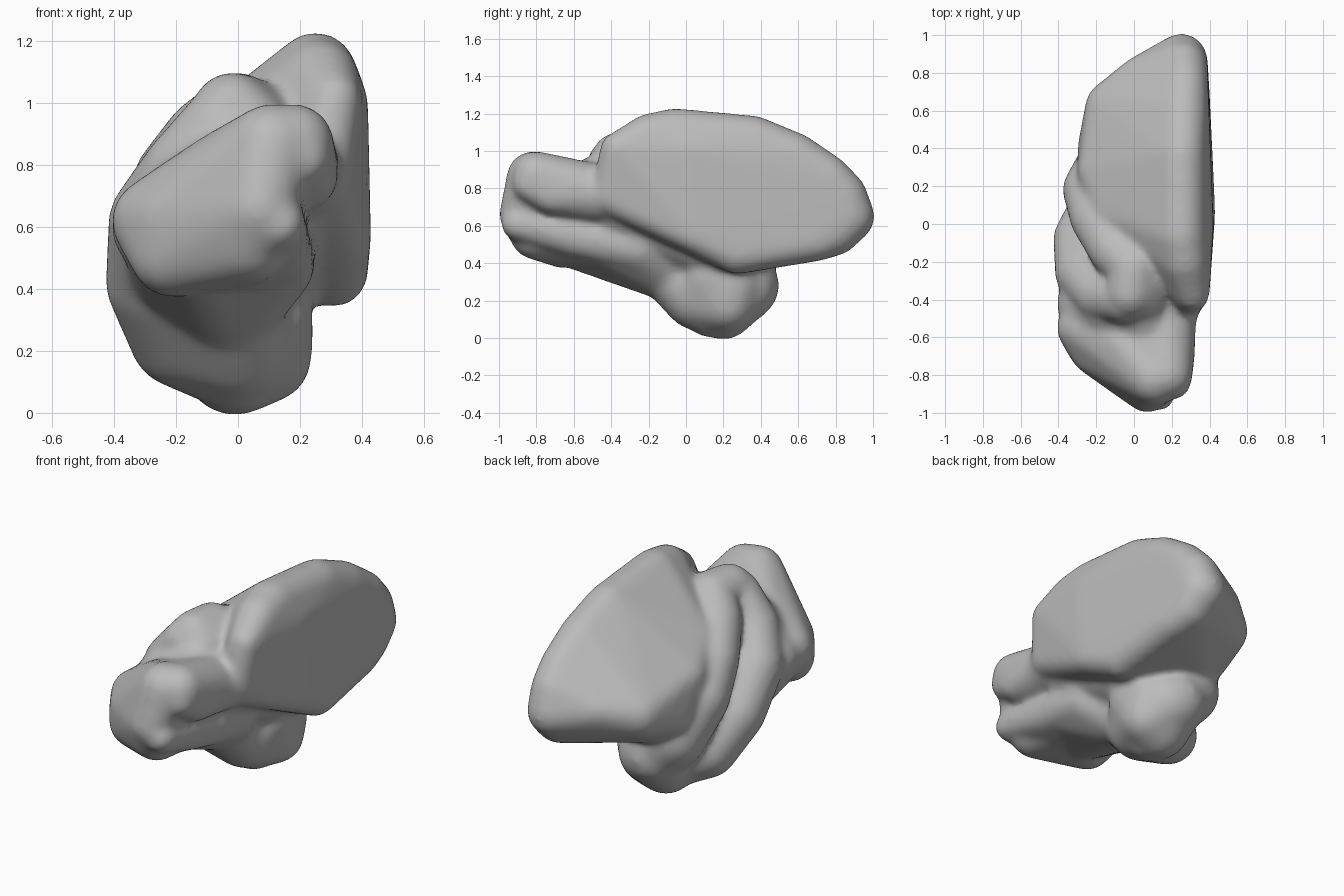
import bpy
import bmesh
from mathutils import Vector

default_cube = bpy.data.objects.get("Cube")
if default_cube:
    bpy.data.objects.remove(default_cube, do_unlink=True)

# Unit directions used to sample every ball
ball = bmesh.new()
bmesh.ops.create_icosphere(ball, subdivisions=3, radius=1)
directions = [v.co.copy() for v in ball.verts]
ball.free()

sculpture = bmesh.new()
smoothing_allowance = .01


def add_hull(balls):
    """Wrap a tight skin around balls given as (x, y, z, radius)."""
    part = bmesh.new()
    for x, y, z, radius in balls:
        for direction in directions:
            offset = direction * (radius + smoothing_allowance)
            part.verts.new(Vector((x, y, z)) + offset)
    hull = bmesh.ops.convex_hull(part, input=part.verts[:])
    spare = {g for g in hull["geom_interior"] + hull["geom_unused"]
             if isinstance(g, bmesh.types.BMVert)}
    bmesh.ops.delete(part, geom=list(spare), context="VERTS")
    bmesh.ops.recalc_face_normals(part, faces=part.faces[:])
    mesh = bpy.data.meshes.new("part")
    part.to_mesh(mesh)
    part.free()
    sculpture.from_mesh(mesh)
    bpy.data.meshes.remove(mesh)


def add_ridge(balls):
    """Sweep a rounded fold through a chain of balls."""
    for start, end in zip(balls, balls[1:]):
        add_hull([start, end])


# Large wedge with a flat left side and a slanted right side
add_hull([
    (.31, -.37, 1.01, .08), (.27, -.2, 1.08, .11), (.25, -.06, 1.1, .12),
    (.3, 0, 1, .11), (.25, .36, 1.06, .12), (.26, .58, .97, .12),
    (.27, .76, .86, .11), (.26, .84, .76, .12), (.25, .87, .65, .13),
    (.26, .8, .57, .12), (.29, .7, .52, .1), (.31, .27, .45, .1),
    (.33, .05, .55, .09), (.26, -.4, .76, .1), (-.19, .41, .57, .1),
    (-.12, .62, .64, .13), (-.11, .43, .51, .1), (-.19, .27, .74, .1),
    (-.1, .06, .85, .1), (.03, .78, .68, .1),
])

# Rounded lobe underneath
add_hull([
    (.09, .22, .18, .14), (-.02, .32, .28, .17), (-.01, .2, .16, .16),
    (0, .06, .22, .17), (.1, .12, .33, .13), (.08, .25, .28, .15),
])

# Inner mass behind the folds
add_hull([
    (.1, -.35, .7, .18), (-.05, -.3, .6, .2), (0, .1, .5, .23),
    (.12, .2, .45, .15), (0, -.1, .75, .18),
])

# Underside running from the lobe to the front
add_hull([
    (-.03, -.08, .37, .17), (-.08, -.4, .48, .16), (-.12, -.6, .51, .13),
    (.12, -.25, .48, .12), (.12, -.5, .52, .1), (-.2, -.2, .47, .15),
    (-.24, -.5, .57, .13),
])
add_hull([
    (-.03, -.08, .37, .17), (-.18, .05, .25, .15), (0, .06, .22, .17),
    (-.24, -.1, .42, .15),
])

# Inner curved fold beside the wedge
add_ridge([
    (0, .3, .27, .18), (-.13, .3, .39, .17), (-.23, .18, .59, .14),
    (-.2, .03, .75, .13), (-.1, -.14, .88, .13), (0, -.24, .97, .12),
])

# Outer curved fold
add_ridge([
    (0, .14, .17, .16), (-.19, .07, .24, .15), (-.28, -.08, .42, .14),
    (-.27, -.26, .62, .14), (-.17, -.38, .78, .13), (-.05, -.4, .93, .12),
])

# Knob where the two folds meet
add_hull([
    (0, -.24, .97, .12), (.06, -.29, .93, .12), (-.02, -.37, .97, .12),
    (.05, -.4, .9, .12),
])

# Saddle joining the outer fold to the front lobe
add_hull([
    (-.26, -.42, .6, .14), (-.13, -.46, .77, .12), (.05, -.45, .86, .12),
    (.1, -.6, .77, .14), (-.2, -.55, .62, .13),
])

# Broad slanted face of the front lobe
add_hull([
    (-.27, -.55, .62, .13), (-.21, -.65, .51, .13), (-.21, -.68, .62, .11),
    (.04, -.81, .55, .12), (.07, -.88, .66, .11), (.11, -.82, .86, .13),
    (-.05, -.64, .78, .12), (.03, -.6, .53, .12),
])

# Upper lip of the front lobe and its neck
add_hull([
    (.18, -.8, .87, .12), (.21, -.84, .82, .08), (.17, -.52, .78, .15),
    (.04, -.64, .8, .12), (.22, -.72, .76, .09),
])
add_hull([
    (.17, -.55, .77, .14), (.21, -.3, .78, .16), (0, -.45, .78, .14),
])

# Lower lip of the front lobe
add_hull([
    (.13, -.9, .61, .08), (.13, -.6, .53, .09), (.12, -.3, .49, .12),
    (0, -.7, .54, .12),
])

raw_mesh = bpy.data.meshes.new("folded_form_raw")
sculpture.to_mesh(raw_mesh)
sculpture.free()
folded_form = bpy.data.objects.new("folded_form", raw_mesh)
bpy.context.collection.objects.link(folded_form)

# Fuse the parts into one skin and soften the joins
remesh = folded_form.modifiers.new("fuse", "REMESH")
remesh.mode = "VOXEL"
remesh.voxel_size = .016
soften = folded_form.modifiers.new("soften", "SMOOTH")
soften.factor = .5
soften.iterations = 24
depsgraph = bpy.context.evaluated_depsgraph_get()
skin = bpy.data.meshes.new_from_object(folded_form.evaluated_get(depsgraph))
folded_form.modifiers.clear()
folded_form.data = skin
bpy.data.meshes.remove(raw_mesh)
skin.name = "folded_form"

# Plain grey finish with smooth shading
grey = bpy.data.materials.new("plain_grey")
grey.use_nodes = True
colour = (.5, .5, .5, 1)
grey.diffuse_color = colour
for node in grey.node_tree.nodes:
    if node.type == "BSDF_PRINCIPLED":
        node.inputs["Base Color"].default_value = colour
skin.materials.clear()
skin.materials.append(grey)
for polygon in skin.polygons:
    polygon.use_smooth = True
    polygon.material_index = 0
